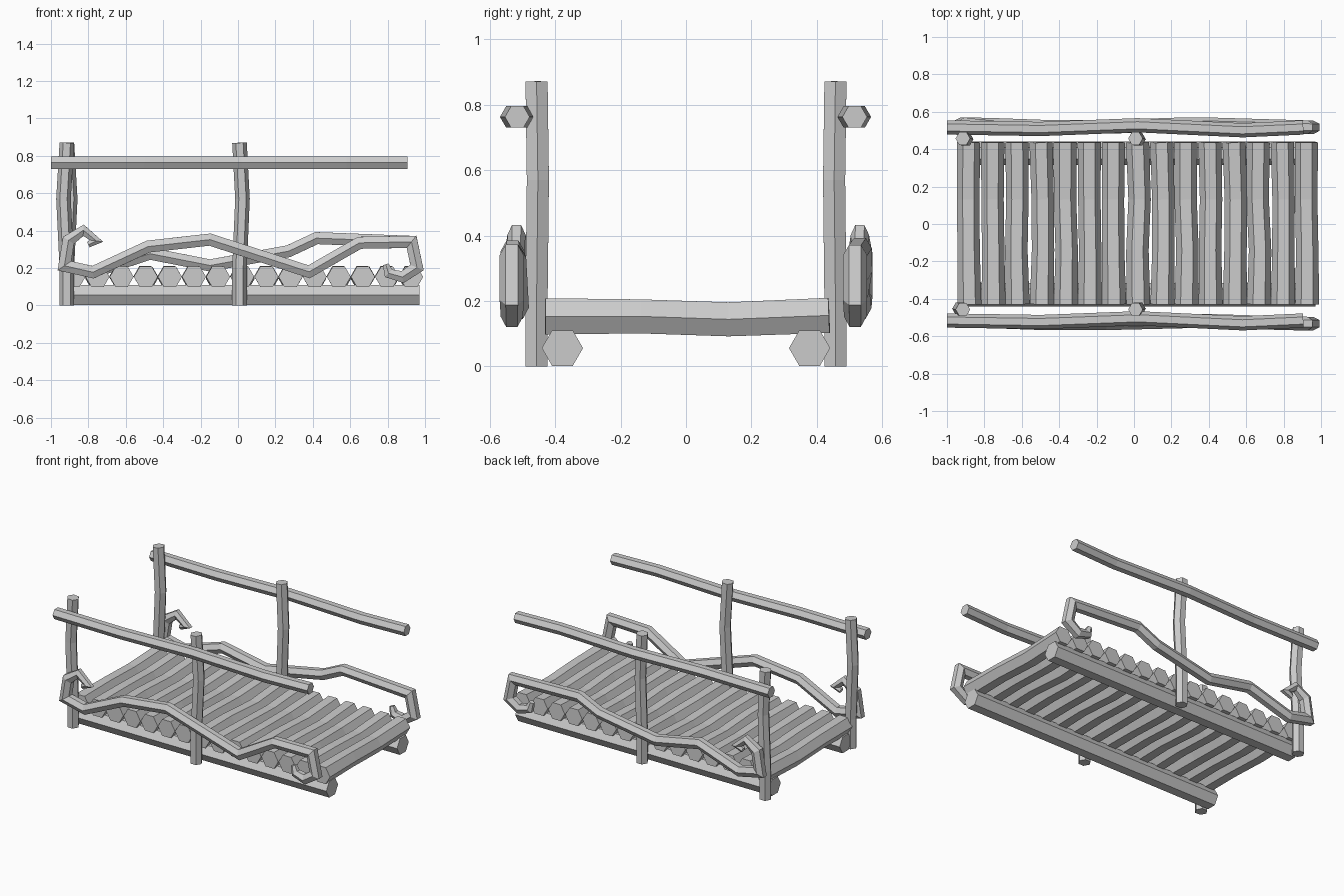
import bpy, bmesh, math, random
from mathutils import Vector

if "Cube" in bpy.data.objects:
    bpy.data.objects.remove(bpy.data.objects["Cube"])

random.seed(4)


def log(name, pts, radii, side):
    """Sweep a six-sided section along pts; two corners lie on the side axis."""
    pts = [Vector(p) for p in pts]
    side = Vector(side)
    if isinstance(radii, float):
        radii = [radii] * len(pts)
    bm = bmesh.new()
    rings = []
    for i, p in enumerate(pts):
        a = (p - pts[i - 1]).normalized() if i else None
        b = (pts[i + 1] - p).normalized() if i < len(pts) - 1 else None
        a, b = a or b, b or a
        t = (a + b).normalized()
        s = (side - t * side.dot(t)).normalized()
        n = t.cross(s)
        miter = 1 / max(t.dot(a), 0.6)
        rings.append([bm.verts.new(p + radii[i] * (s * math.cos(k * math.pi / 3)
                      + n * miter * math.sin(k * math.pi / 3))) for k in range(6)])
    for r, q in zip(rings, rings[1:]):
        for k in range(6):
            bm.faces.new((r[k], r[(k + 1) % 6], q[(k + 1) % 6], q[k]))
    bm.faces.new(rings[0])
    bm.faces.new(rings[-1])
    bmesh.ops.recalc_face_normals(bm, faces=bm.faces)
    me = bpy.data.meshes.new(name)
    bm.to_mesh(me)
    bm.free()
    ob = bpy.data.objects.new(name, me)
    bpy.context.collection.objects.link(ob)
    return ob


X, Y = (1, 0, 0), (0, 1, 0)

# deck logs
for i in range(15):
    x = -0.88 + i * 0.129
    w = [random.uniform(-0.008, 0.008) for _ in range(2)]
    log(f"deck_log_{i + 1}",
        [(x, -0.43, 0.153), (x + w[0], -0.14, 0.153),
         (x + w[1], 0.13, 0.144), (x - 0.004, 0.437, 0.156)],
        [0.064, 0.06, 0.06, 0.062], X)

# curled ends shared by both vines, as (x, z)
curl_left = [(-0.80, 0.325), (-0.757, 0.345), (-0.826, 0.402),
             (-0.906, 0.348), (-0.928, 0.212), (-0.775, 0.178)]
curl_right = [(0.928, 0.34), (0.957, 0.203), (0.88, 0.152),
              (0.805, 0.172), (0.79, 0.22)]
vine_mid = {
    "front": [(-0.48, 0.315), (-0.15, 0.352), (0.38, 0.18), (0.65, 0.335)],
    "back": [(-0.47, 0.277), (-0.15, 0.214), (0.27, 0.29), (0.42, 0.36)],
}

for sgn, tag in ((-1, "front"), (1, "back")):
    # support beam under the deck
    log(f"{tag}_beam", [(-0.93, sgn * 0.378, 0.056), (0.97, sgn * 0.378, 0.056)],
        0.063, Y)

    # upright posts, slightly crooked
    for x, bend, pos in ((-0.915, 0.018 * sgn, "end"), (0.008, 0.016, "middle")):
        y = sgn * 0.457
        log(f"{tag}_{pos}_post",
            [(x, y, 0), (x, y, 0.2), (x + bend, y - sgn * 0.004, 0.57),
             (x, y, 0.87)], 0.039, X)

    # handrail
    y = sgn * 0.516
    log(f"{tag}_handrail",
        [(-1, y, 0.763), (-0.5, y - 0.008, 0.763), (0.02, y + 0.012, 0.763),
         (0.58, y - 0.015, 0.763), (0.905, y, 0.763)], 0.038, Y)

    # curling vine
    path = curl_left + vine_mid[tag] + curl_right
    n = len(path)
    pts = [(x, sgn * 0.525 + 0.008 * math.sin(5 * x), z) for x, z in path]
    radii = [0.018, 0.025, 0.028] + [0.037] * (n - 6) + [0.034, 0.028, 0.018]
    log(f"{tag}_vine", pts, radii, Y)
